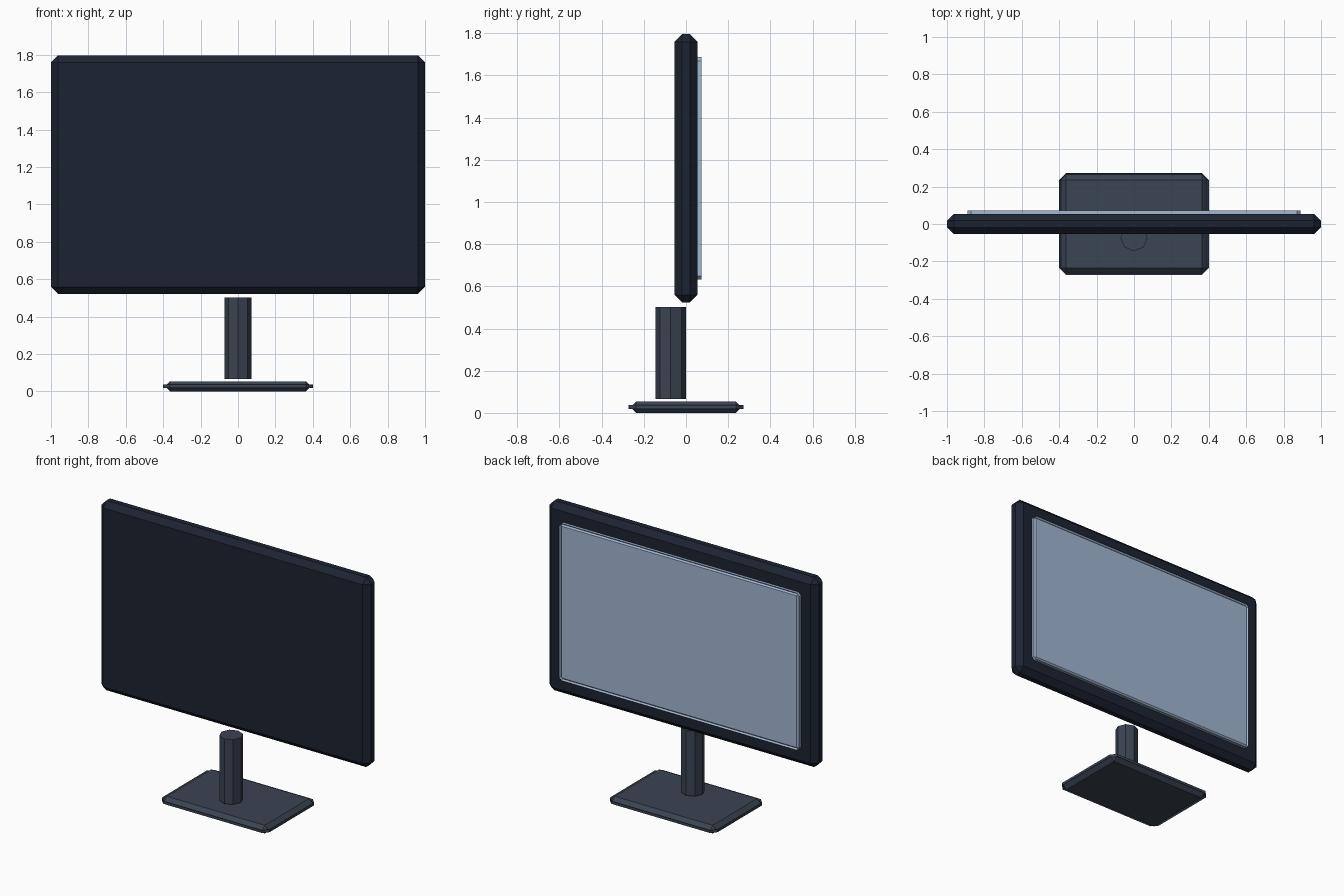
import bpy

if "Cube" in bpy.data.objects:
    bpy.data.objects.remove(bpy.data.objects["Cube"])


def material(name, rgb):
    m = bpy.data.materials.new(name)
    m.diffuse_color = (*rgb, 1.0)
    m.use_nodes = True
    m.node_tree.nodes["Principled BSDF"].inputs["Base Color"].default_value = m.diffuse_color
    return m


casing = material("dark_casing", (0.012, 0.017, 0.031))
stand = material("slate_stand", (0.043, 0.058, 0.085))
glass = material("pale_glass", (0.36, 0.47, 0.65))


def bevelled_box(name, size, centre, bevel, mat):
    bpy.ops.mesh.primitive_cube_add(size=1, location=centre)
    ob = bpy.context.object
    ob.name = name
    ob.scale = size
    bpy.ops.object.transform_apply(location=False, rotation=False, scale=True)
    # unclamped so the thin plates keep their full chamfer width
    mod = ob.modifiers.new("chamfer", 'BEVEL')
    mod.width = bevel
    mod.segments = 1
    mod.use_clamp_overlap = False
    ob.data.materials.append(mat)
    return ob


# Foot plate
bevelled_box("base", (0.80, 0.545, 0.0545), (0, 0, 0.0273), 0.0364, stand)

# Octagonal post, set toward the front of the plate
bpy.ops.mesh.primitive_cylinder_add(vertices=8, radius=0.0727, depth=0.436,
                                    location=(0, -0.0727, 0.285))
post = bpy.context.object
post.name = "post"
post.data.materials.append(stand)

# Display housing
bevelled_box("housing", (2.0, 0.109, 1.273), (0, 0, 1.159), 0.0364, casing)

# Screen panel on the +y side
bevelled_box("screen", (1.782, 0.0182, 1.0545), (0, 0.0636, 1.159), 0.0182, glass)
